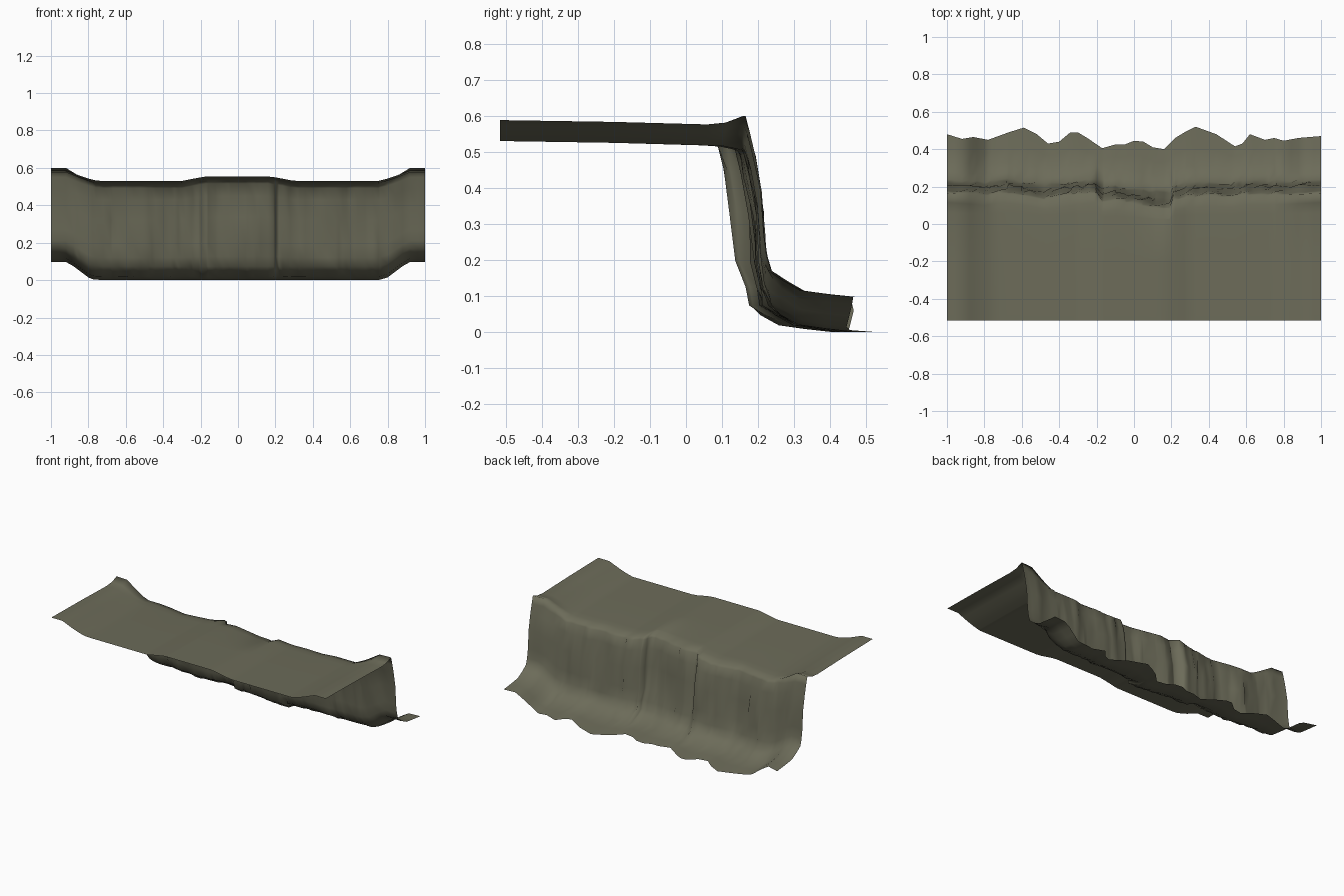
import bpy, bmesh, math, random

if "Cube" in bpy.data.objects:
    bpy.data.objects.remove(bpy.data.objects["Cube"])

random.seed(4)


def lerp(pairs, x):
    """Piecewise-linear lookup in a list of (x, value)."""
    if x <= pairs[0][0]:
        return pairs[0][1]
    for (a, va), (b, vb) in zip(pairs, pairs[1:]):
        if x <= b:
            return va + (vb - va) * (x - a) / (b - a)
    return pairs[-1][1]


# ragged foot edge: x stations and y reach
foot_edge = [(-1, .48), (-.92, .455), (-.86, .465), (-.78, .45), (-.67, .49), (-.59, .515),
             (-.52, .48), (-.46, .43), (-.4, .44), (-.34, .49), (-.3, .49), (-.25, .46),
             (-.17, .405), (-.1, .425), (-.05, .425), (0, .445), (.05, .44), (.1, .41),
             (.16, .4), (.22, .46), (.27, .49), (.33, .52), (.44, .48), (.54, .415),
             (.58, .43), (.62, .48), (.7, .45), (.75, .46), (.8, .445), (.88, .46), (1, .47)]
# how far the cliff face is set back along x
recess = [(-1, 0), (-.85, -.01), (-.8, -.015), (-.7, .0), (-.6, -.012), (-.48, -.035),
          (-.4, -.025), (-.3, -.01), (-.21, 0), (-.17, -.05), (-.1, -.04), (0, -.06),
          (.1, -.08), (.19, -.085), (.21, -.04), (.3, -.025), (.4, -.02), (.52, -.025),
          (.6, -.01), (.8, -.01), (1, 0)]
# height profiles along |x|: plateau drop and ground drop
top_drop = [(0, .034), (.17, .034), (.23, .044), (.3, .058), (.75, .058), (.82, .04), (.92, 0)]
base_drop = [(0, .096), (.75, .096), (.79, .09), (.85, .045), (.91, 0)]
rim_lift = [(0, -.012), (.75, -.012), (.92, .025)]

# cliff section at the ends: y, z, blend from top drop (0) to ground drop (1)
wall = [(.178, .55, 0), (.192, .49, .1), (.210, .39, .3), (.217, .27, .6),
        (.226, .21, .8), (.238, .17, 1), (.275, .143, 1), (.325, .115, 1)]


def section(x):
    t, b, d = lerp(top_drop, abs(x)), lerp(base_drop, abs(x)), lerp(recess, x)
    lift, e = lerp(rim_lift, abs(x)), lerp(foot_edge, x)
    pts = [(-.515, .588 - t), (-.2, .583 - t), (.06 + d * .4, .576 - t),
           (.115 + d, .576 - t + lift * .2), (.165 + d, .575 - t + lift)]
    for i, (y, z, k) in enumerate(wall):
        rough = random.uniform(-.008, .008) if abs(x) < .97 else 0
        y += d * (1 if i < 4 else .75) + rough
        pts.append((y, z - t * (1 - k) - b * k))
    mid = pts[-1][0]
    pts.append((mid + (e - mid) * .5, .105 - b))
    pts.append((e, .097 - b))
    return pts


# cliff terrain sheet: sweep the section along x
xs = sorted({round(-1 + i * .04, 3) for i in range(51)}
            | {p[0] for p in foot_edge} | {.19, .21, -.21})
bm = bmesh.new()
rows = [[bm.verts.new((x, y, z)) for y, z in section(x)] for x in xs]
for r, s in zip(rows, rows[1:]):
    for j in range(len(r) - 1):
        bm.faces.new((r[j], s[j], s[j + 1], r[j + 1])).smooth = True
mesh = bpy.data.meshes.new("cliff_terrain")
bm.to_mesh(mesh)
bm.free()
cliff = bpy.data.objects.new("cliff_terrain", mesh)
bpy.context.collection.objects.link(cliff)

mat = bpy.data.materials.new("olive_grey_rock")
mat.diffuse_color = (.15, .148, .1, 1)
mat.use_nodes = True
mat.node_tree.nodes["Principled BSDF"].inputs["Base Color"].default_value = mat.diffuse_color
mesh.materials.append(mat)
